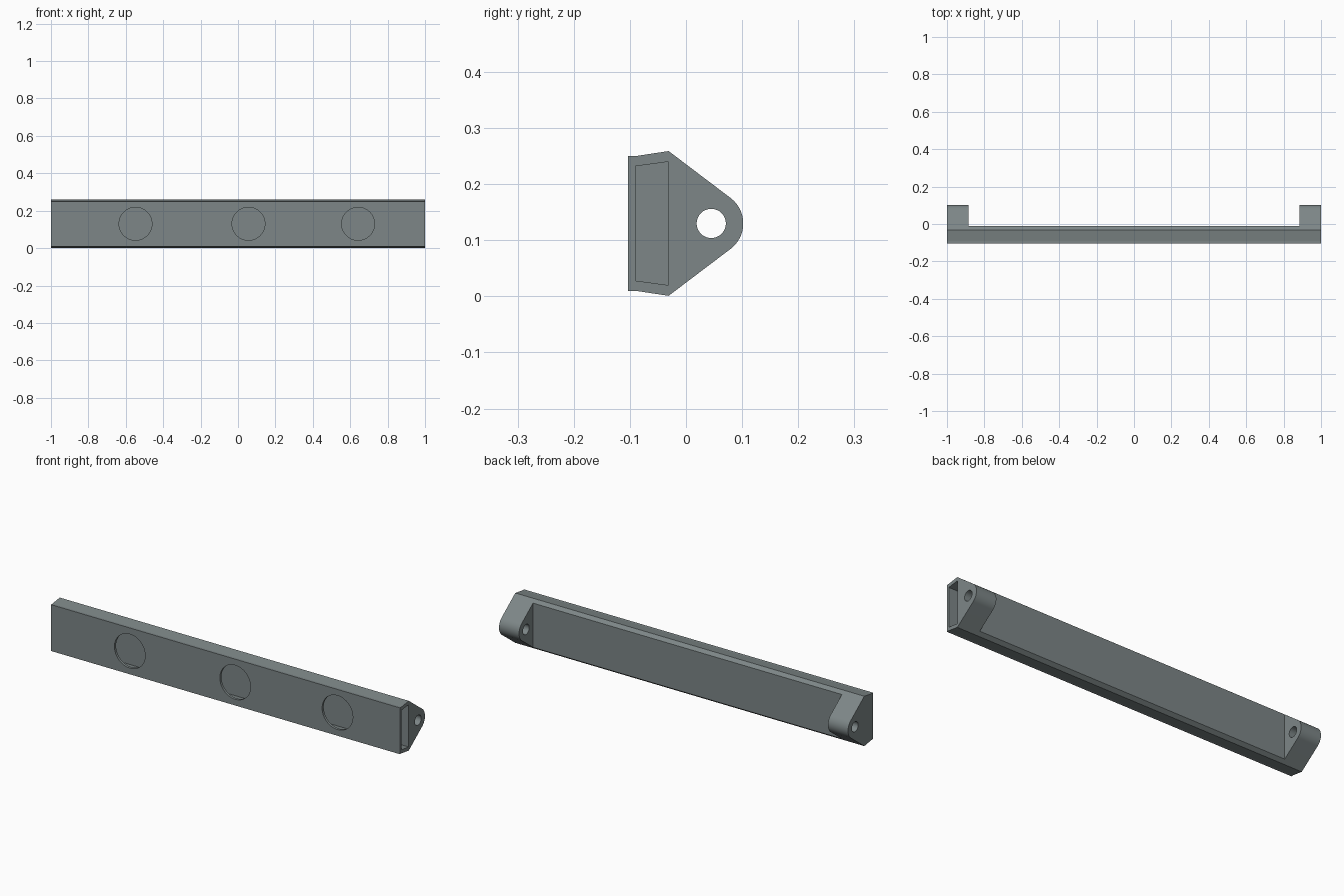
import bpy, bmesh, math

if "Cube" in bpy.data.objects:
    bpy.data.objects.remove(bpy.data.objects["Cube"])

grey = bpy.data.materials.new("slate_grey")
grey.diffuse_color = (0.205, 0.240, 0.243, 1)
grey.use_nodes = True
grey.node_tree.nodes["Principled BSDF"].inputs["Base Color"].default_value = grey.diffuse_color


def prism(name, profile, x0, x1):
    """Extrude a (y, z) profile along x."""
    bm = bmesh.new()
    face = bm.faces.new([bm.verts.new((x0, y, z)) for y, z in profile])
    ext = bmesh.ops.extrude_face_region(bm, geom=[face])
    verts = [v for v in ext["geom"] if isinstance(v, bmesh.types.BMVert)]
    bmesh.ops.translate(bm, verts=verts, vec=(x1 - x0, 0, 0))
    bmesh.ops.recalc_face_normals(bm, faces=bm.faces)
    mesh = bpy.data.meshes.new(name)
    bm.to_mesh(mesh)
    bm.free()
    mesh.materials.append(grey)
    ob = bpy.data.objects.new(name, mesh)
    bpy.context.collection.objects.link(ob)
    return ob


def cylinder(name, radius, depth, loc, rot):
    bpy.ops.mesh.primitive_cylinder_add(vertices=64, radius=radius, depth=depth,
                                        location=loc, rotation=rot)
    ob = bpy.context.object
    ob.name = name
    ob.data.materials.append(grey)
    return ob


MID = 0.13           # height of the symmetry plane
EYE_Y, EYE_R = 0.045, 0.057

# Full section: front wall, flared channel, tapering lug with round nose
lower = [(-0.103, 0.01), (-0.09, 0.01), (-0.031, 0.001)]
upper = [(y, 2 * MID - z) for y, z in reversed(lower)]
a = math.radians(54)
nose = [(EYE_Y + EYE_R * math.cos(t), MID + EYE_R * math.sin(t))
        for t in (-a + 2 * a * i / 24 for i in range(25))]
bar = prism("mounting_bar", lower + nose + upper, -1, 1)

# Cutters: gap between lugs, channel open at one end, lug bore, front holes
cutters = [
    prism("lug_gap_cutter", [(-0.012, -0.1), (0.2, -0.1), (0.2, 0.4), (-0.012, 0.4)],
          -0.885, 0.885),
    prism("channel_cutter", [(-0.09, 0.028), (-0.031, 0.02), (-0.031, 0.24), (-0.09, 0.232)],
          -0.98, 1.1),
    cylinder("bore_cutter", 0.026, 2.4, (0, EYE_Y, MID), (0, math.pi / 2, 0)),
]
for x in (-0.548, 0.056, 0.642):
    cutters.append(cylinder("front_hole_cutter", 0.088, 0.1, (x, -0.11, MID),
                            (math.pi / 2, 0, 0)))

bpy.ops.object.select_all(action='DESELECT')
bpy.context.view_layer.objects.active = bar
bar.select_set(True)
for c in cutters:
    c.hide_render = True
    m = bar.modifiers.new(c.name, 'BOOLEAN')
    m.operation = 'DIFFERENCE'
    m.solver = 'EXACT'
    m.object = c
    bpy.ops.object.modifier_apply(modifier=m.name)
for c in cutters:
    bpy.data.objects.remove(c)

# Smooth rounds, crisp edges
bpy.ops.object.shade_smooth_by_angle(angle=math.radians(6))
